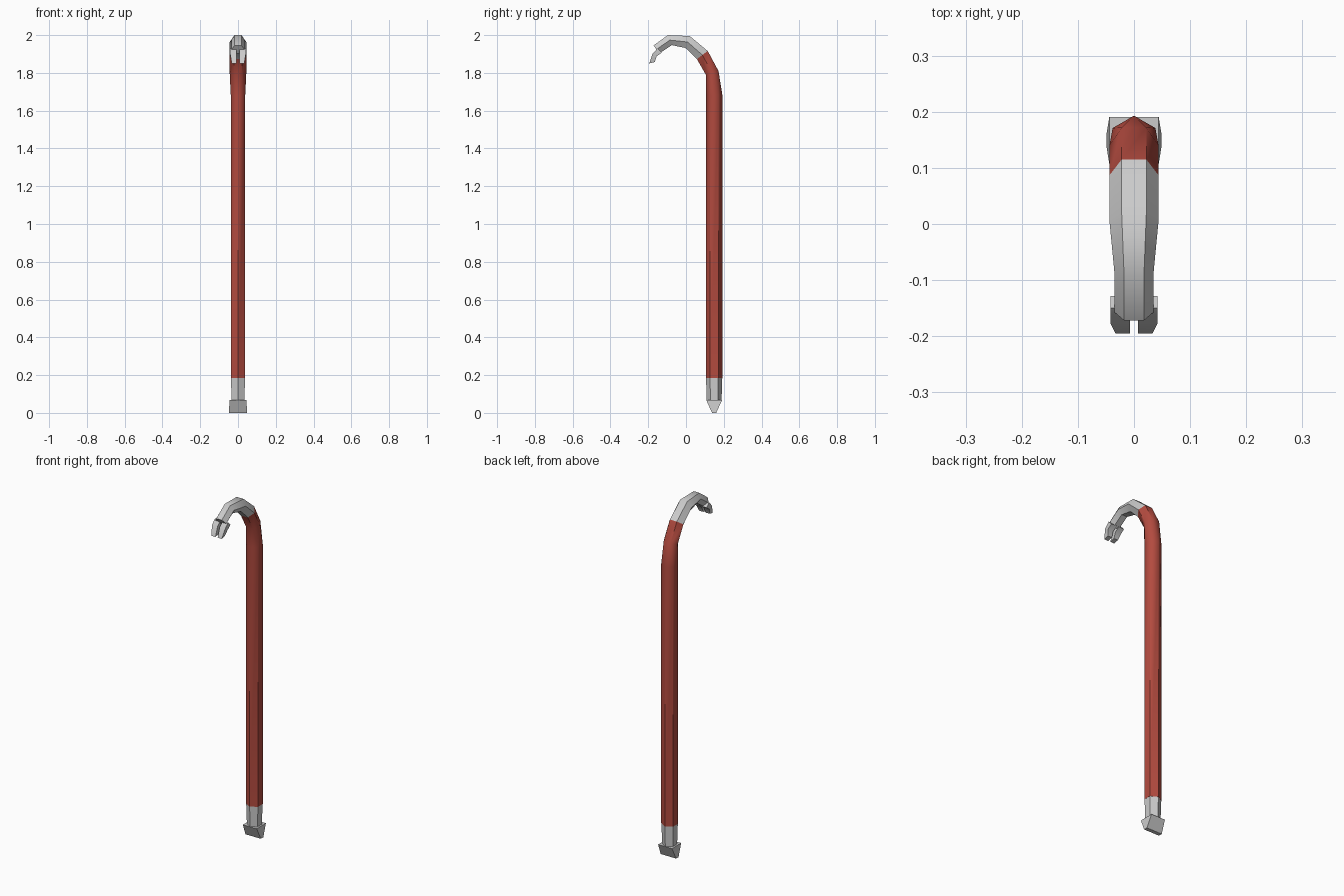
import bpy, bmesh, math

if "Cube" in bpy.data.objects:
    bpy.data.objects.remove(bpy.data.objects["Cube"])

SHAFT_Y = 0.149

red = bpy.data.materials.new("red_paint")
red.diffuse_color = (0.45, 0.07, 0.05, 1)
red.use_nodes = True
red.node_tree.nodes["Principled BSDF"].inputs["Base Color"].default_value = red.diffuse_color


def hex_ring(z, r):
    """Hexagon with a corner facing front and back."""
    return [(r * math.cos(math.radians(90 + 60 * k)),
             SHAFT_Y + r * math.sin(math.radians(90 + 60 * k)), z) for k in range(6)]


def flat_ring(outer, inner, w):
    """Hexagon with flats on the outside and inside of the bend."""
    (oy, oz), (iy, iz) = outer, inner
    my, mz = (oy + iy) / 2, (oz + iz) / 2
    h = w / 2
    return [(-h, oy, oz), (-w, my, mz), (-h, iy, iz),
            (h, iy, iz), (w, my, mz), (h, oy, oz)]


def loft(name, rings, twist=None, mat=None):
    """Skin a stack of rings; the segment numbered twist is turned by half a side."""
    bm = bmesh.new()
    vs = [[bm.verts.new(p) for p in r] for r in rings]
    n = len(rings[0])
    for i in range(len(vs) - 1):
        a, b = vs[i], vs[i + 1]
        for k in range(n):
            j = (k + 1) % n
            if i == twist:
                bm.faces.new((a[k], a[j], b[k]))
                bm.faces.new((a[k], b[k], b[k - 1]))
            else:
                bm.faces.new((a[k], a[j], b[j], b[k]))
    bm.faces.new(vs[0])
    bm.faces.new(vs[-1])
    bmesh.ops.recalc_face_normals(bm, faces=bm.faces)
    me = bpy.data.meshes.new(name)
    bm.to_mesh(me)
    bm.free()
    ob = bpy.data.objects.new(name, me)
    bpy.context.collection.objects.link(ob)
    if mat:
        me.materials.append(mat)
    bpy.ops.object.select_all(action='DESELECT')
    ob.select_set(True)
    bpy.context.view_layer.objects.active = ob
    bpy.ops.object.shade_smooth_by_angle(angle=math.radians(45))
    return ob


# Painted shaft, turning into the bend
neck = flat_ring((0.115, 1.916), (0.058, 1.873), 0.044)
loft("shaft", [hex_ring(0.185, 0.044), hex_ring(1.68, 0.044),
               flat_ring((0.172, 1.81), (0.105, 1.79), 0.044), neck],
     twist=1, mat=red)

# Bare metal hook
loft("hook", [neck,
              flat_ring((0.02, 1.995), (-0.003, 1.932), 0.044),
              flat_ring((-0.096, 2.0), (-0.075, 1.947), 0.035),
              flat_ring((-0.172, 1.945), (-0.142, 1.903), 0.035)])

# Pair of claw prongs
prong = [((-0.150, 1.930), (-0.128, 1.908), 0.042),
         ((-0.177, 1.902), (-0.155, 1.888), 0.042),
         ((-0.195, 1.850), (-0.166, 1.857), 0.033)]
claw = loft("claw", [[(0.007, *u), (x, *u), (x, *l), (0.007, *l)] for u, l, x in prong])
claw.modifiers.new("mirror", 'MIRROR').use_mirror_merge = False

# Bare metal lower end
loft("lower_end", [hex_ring(0.06, 0.039), hex_ring(0.185, 0.043)])


# Chisel foot
def rect(z, x, y):
    return [(-x, SHAFT_Y - y, z), (x, SHAFT_Y - y, z),
            (x, SHAFT_Y + y, z), (-x, SHAFT_Y + y, z)]


loft("chisel_foot", [rect(0, 0.049, 0.011), rect(0.068, 0.044, 0.042)])
